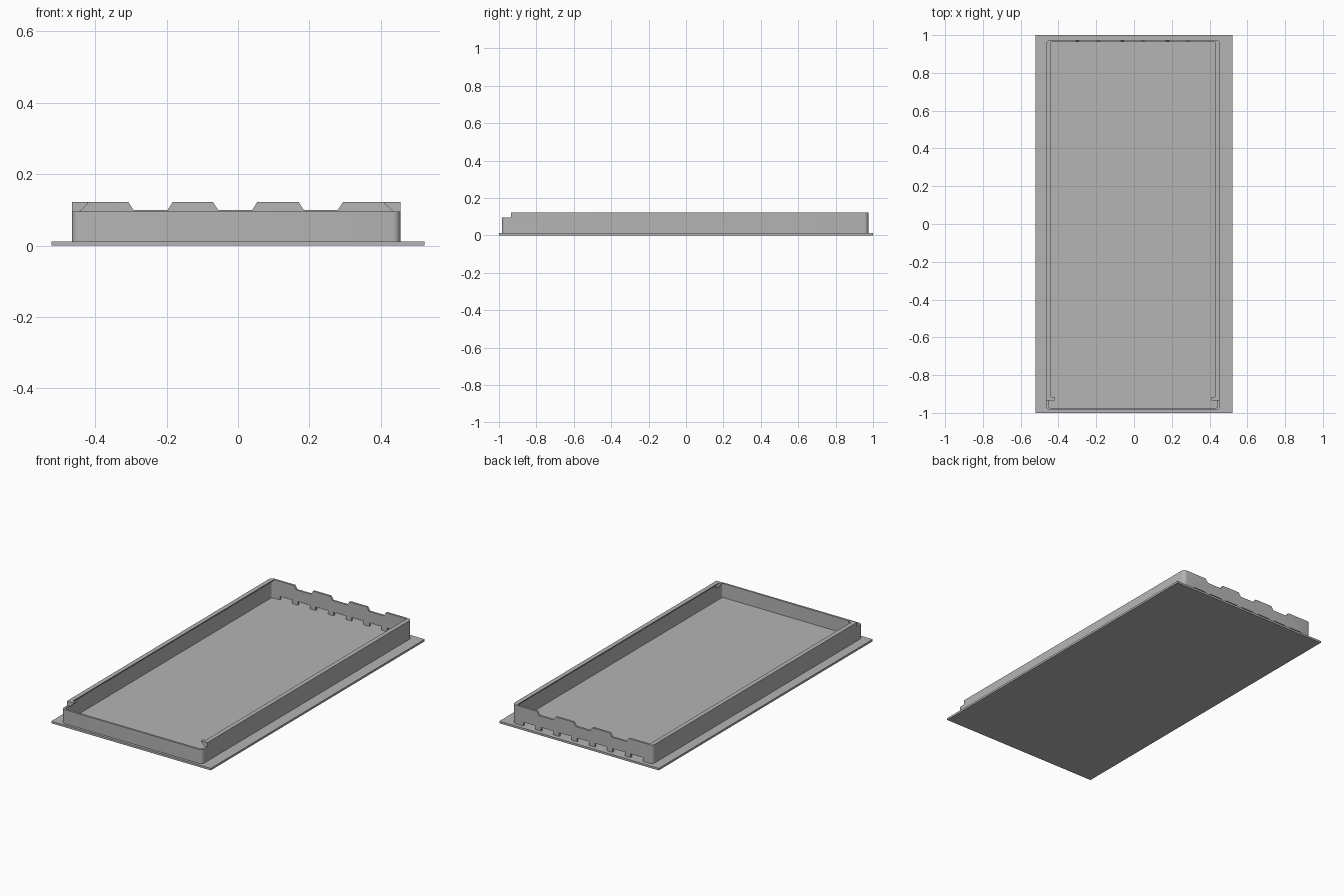
import bpy, bmesh, math

if "Cube" in bpy.data.objects:
    bpy.data.objects.remove(bpy.data.objects["Cube"])

gray = bpy.data.materials.new("plain_gray")
gray.diffuse_color = (0.46, 0.46, 0.46, 1)
gray.use_nodes = True
gray.node_tree.nodes["Principled BSDF"].inputs["Base Color"].default_value = gray.diffuse_color

# Outer limits of the upright rim
X0, X1, Y0, Y1 = -0.465, 0.455, -0.985, 0.975
WALL, TOP, FLOOR = 0.012, 0.122, 0.012


def finish(name, bm):
    bmesh.ops.recalc_face_normals(bm, faces=bm.faces[:])
    mesh = bpy.data.meshes.new(name)
    bm.to_mesh(mesh)
    bm.free()
    mesh.materials.append(gray)
    obj = bpy.data.objects.new(name, mesh)
    bpy.context.collection.objects.link(obj)
    return obj


def prism(name, points, offset):
    """Extrude a flat outline along an offset."""
    bm = bmesh.new()
    face = bm.faces.new([bm.verts.new(p) for p in points])
    new = bmesh.ops.extrude_face_region(bm, geom=[face])["geom"]
    bmesh.ops.translate(bm, vec=offset,
                        verts=[v for v in new if isinstance(v, bmesh.types.BMVert)])
    return finish(name, bm)


def box(name, x0, x1, y0, y1, z0, z1):
    return prism(name, [(x0, y0, z0), (x1, y0, z0), (x1, y1, z0), (x0, y1, z0)],
                 (0, 0, z1 - z0))


def rounded(inset, radius, steps=5):
    """Rounded rectangle following the rim."""
    pts = []
    corners = [(X1, Y1, -1, -1), (X0, Y1, 1, -1), (X0, Y0, 1, 1), (X1, Y0, -1, 1)]
    for i, (x, y, sx, sy) in enumerate(corners):
        cx, cy = x + sx * (inset + radius), y + sy * (inset + radius)
        for k in range(steps + 1):
            a = math.pi / 2 * (i + k / steps)
            pts.append((cx + radius * math.cos(a), cy + radius * math.sin(a)))
    return pts


def cut(target, cutter):
    mod = target.modifiers.new("cut", 'BOOLEAN')
    mod.operation = 'DIFFERENCE'
    mod.solver = 'EXACT'
    mod.object = cutter
    bpy.context.view_layer.objects.active = target
    bpy.ops.object.modifier_apply(modifier=mod.name)
    bpy.data.objects.remove(cutter)


# Flat base plate
box("base_plate", -0.522, 0.522, -1, 1, 0, FLOOR)

# Thin upright rim with rounded corners
bm = bmesh.new()
loops = [[bm.verts.new((x, y, z)) for x, y in rounded(i, r)]
         for i, r, z in ((0, 0.022, 0.008), (0, 0.022, TOP),
                         (WALL, 0.010, TOP), (WALL, 0.010, 0.008))]
n = len(loops[0])
for a in range(4):
    A, B = loops[a], loops[(a + 1) % 4]
    for k in range(n):
        bm.faces.new((A[k], A[(k + 1) % n], B[(k + 1) % n], B[k]))
rim = finish("rim_wall", bm)

# Lower front wall
cut(rim, box("front_cutter", -0.6, 0.6, -1.1, -0.935, 0.095, 0.2))

# Three sloped dips along the back wall top
for c in (-0.245, -0.008, 0.232):
    cut(rim, prism("dip_cutter",
                   [(c - 0.048, 0.94, 0.1), (c + 0.048, 0.94, 0.1),
                    (c + 0.062, 0.94, TOP), (c + 0.062, 0.94, 0.2),
                    (c - 0.062, 0.94, 0.2), (c - 0.062, 0.94, TOP)], (0, 0.1, 0)))

# Seven slots along the back wall foot
for k in range(7):
    x = -0.40 + 0.117 * k
    cut(rim, box("slot_cutter", x, x + 0.08, 0.94, 1.1, FLOOR, 0.034))

# Inward lips on the side walls and snap hooks at their front ends
for side, edge, s in (("left", X0, 1), ("right", X1, -1)):
    for part, reach, y0, y1 in (("lip", 0.026, -0.915, Y1 - WALL),
                                ("hook", 0.044, -0.935, -0.915)):
        profile = [(WALL - 0.002, TOP), (reach, TOP), (reach, TOP - 0.005),
                   (WALL - 0.002, TOP - 0.005 - (reach - WALL))]
        prism(f"{side}_{part}", [(edge + s * d, y0, z) for d, z in profile],
              (0, y1 - y0, 0))

# Smooth the rounded corners only
bpy.ops.object.select_all(action='DESELECT')
rim.select_set(True)
bpy.context.view_layer.objects.active = rim
bpy.ops.object.shade_smooth_by_angle(angle=math.radians(30))
